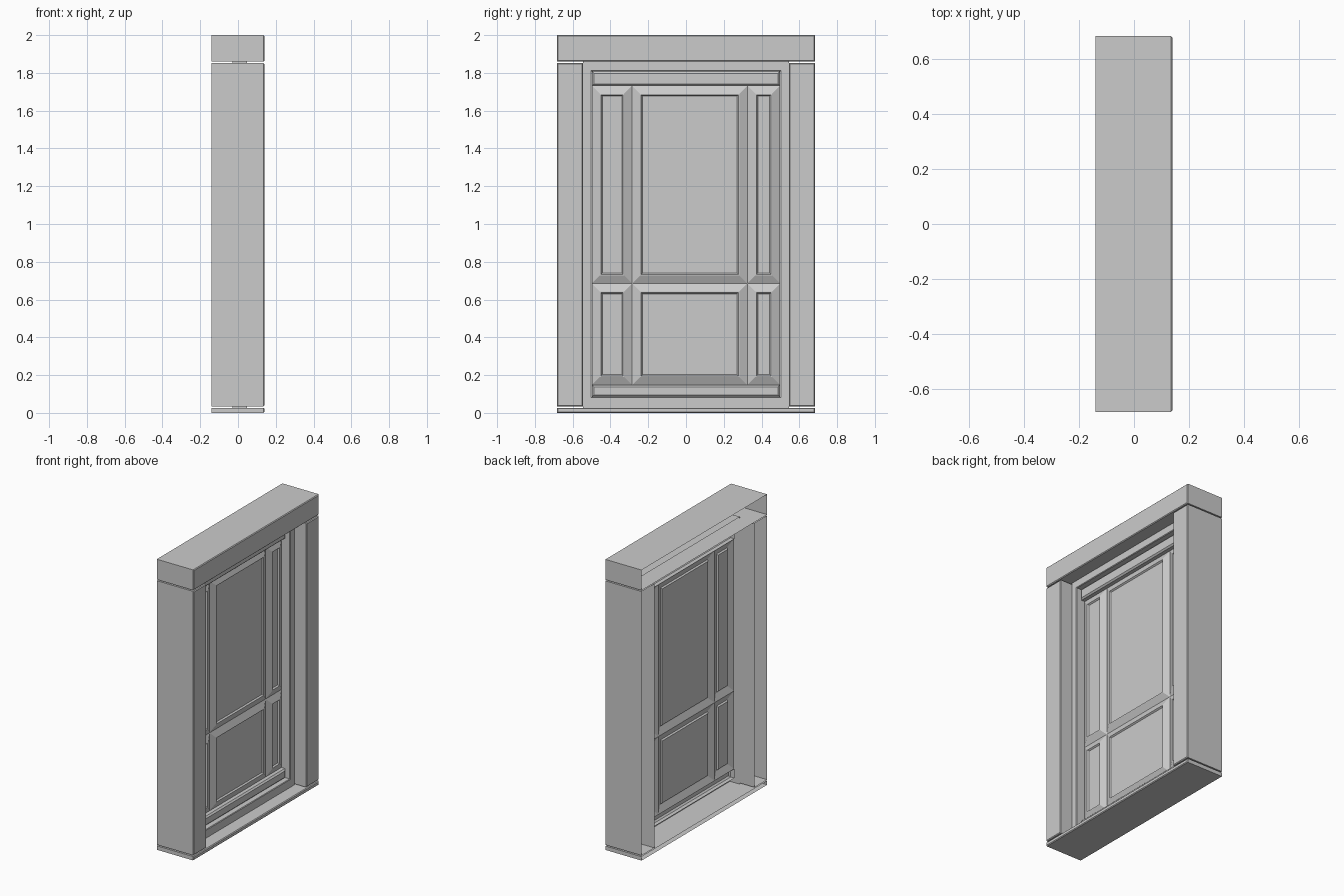
import bpy, bmesh

if "Cube" in bpy.data.objects:
    bpy.data.objects.remove(bpy.data.objects["Cube"])


def loft(name, y0, y1, z0, z1, rings, cap=True):
    """Nested rectangles facing +x; each ring is (inset y, inset z, x). Back stays open."""
    bm = bmesh.new()
    loops = []
    for iy, iz, x in rings:
        a, b, c, d = y0 + iy, y1 - iy, z0 + iz, z1 - iz
        loops.append([bm.verts.new((x, y, z)) for y, z in ((a, c), (b, c), (b, d), (a, d))])
    for p, q in zip(loops, loops[1:]):
        for i in range(4):
            j = (i + 1) % 4
            bm.faces.new((p[i], p[j], q[j], q[i]))
    if cap:
        bm.faces.new(loops[-1])
    me = bpy.data.meshes.new(name)
    bm.to_mesh(me)
    bm.free()
    ob = bpy.data.objects.new(name, me)
    bpy.context.collection.objects.link(ob)
    return ob


def block(name, y0, y1, z0, z1, back=-0.14, front=0.14, b=0.005):
    """Open-backed block with a chamfered front edge."""
    return loft(name, y0, y1, z0, z1, [(0, 0, back), (0, 0, front - b), (b, b, front)])


# Masonry surround
block("lintel", -0.683, 0.683, 1.86, 2.0)
block("sill", -0.683, 0.683, 0.0, 0.027)
block("jamb_left", -0.683, -0.545, 0.035, 1.852)
block("jamb_right", 0.545, 0.683, 0.035, 1.852)

# Outer window frame, hollow from behind
loft("window_frame", -0.545, 0.545, 0.025, 1.868,
     [(0, 0, -0.03), (0, 0, 0.047), (0.042, 0.056, 0.047),
      (0.046, 0.06, 0.043), (0.046, 0.06, -0.017)], cap=False)

# Top and bottom rails
block("top_rail", -0.498, 0.498, 1.732, 1.808, -0.02, 0.018, 0.01)
block("bottom_rail", -0.498, 0.498, 0.085, 0.148, -0.02, 0.018, 0.01)

# Raised panel cells with mitred slopes and recessed panes
cols = (-0.498, -0.285, 0.325, 0.498)
rows = (0.148, 0.685, 1.732)
for c in range(3):
    for r in range(2):
        loft(f"pane_{c}_{r}", cols[c], cols[c + 1], rows[r], rows[r + 1],
             [(0, 0, -0.018), (0.043, 0.043, 0.002), (0.048, 0.048, 0.002),
              (0.055, 0.055, -0.008)])
